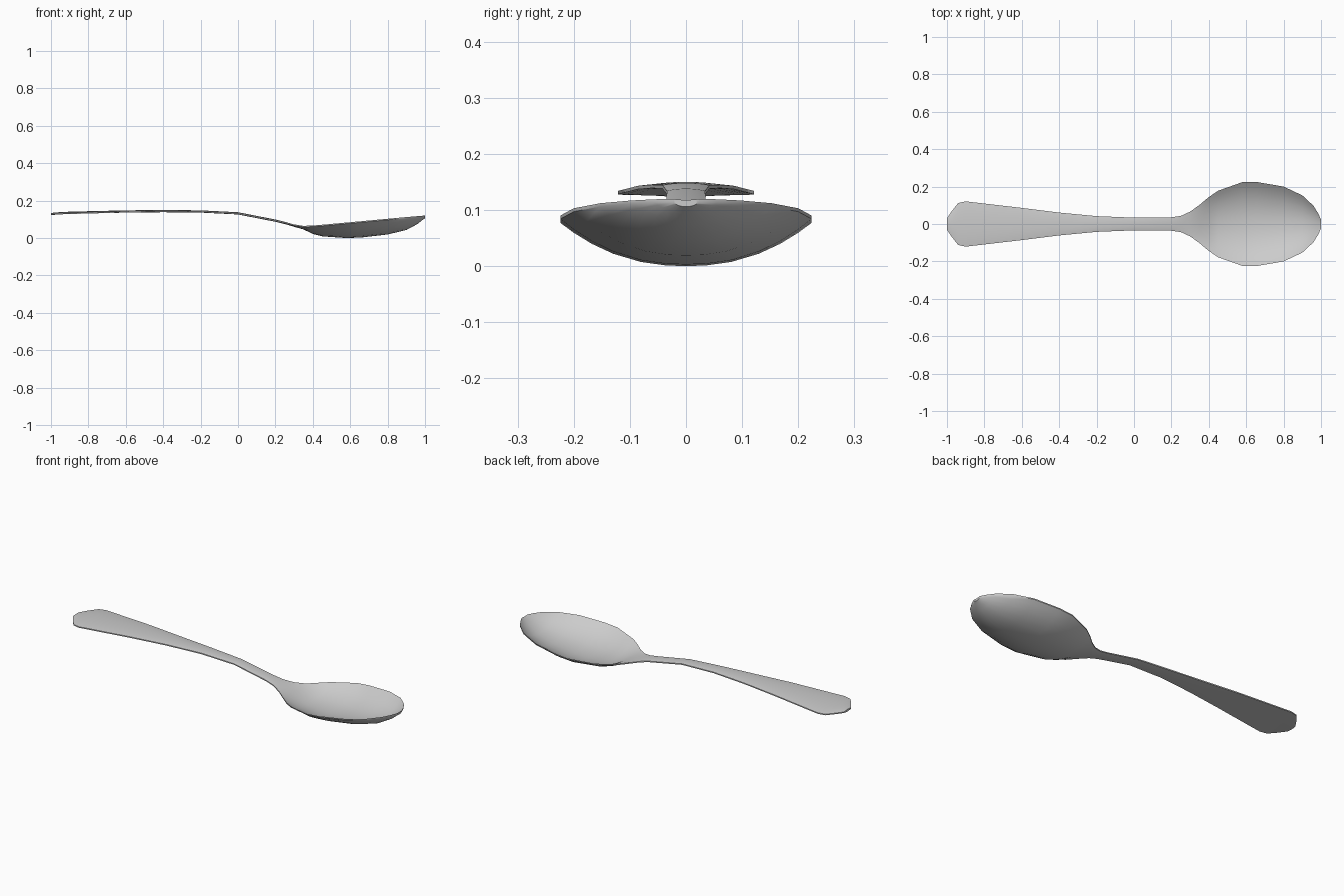
import bpy, bmesh, math

# Spoon stations: x, half width, top edge height, top centre height
stations = [
    (-1.00, 0.030, 0.131, 0.134), (-0.975, 0.068, 0.132, 0.137),
    (-0.94, 0.112, 0.133, 0.139), (-0.90, 0.121, 0.134, 0.141),
    (-0.60, 0.086, 0.143, 0.148), (-0.40, 0.061, 0.145, 0.150),
    (-0.20, 0.042, 0.144, 0.148), (0.00, 0.034, 0.134, 0.138),
    (0.20, 0.036, 0.096, 0.099), (0.25, 0.043, 0.085, 0.087),
    (0.30, 0.066, 0.073, 0.072), (0.35, 0.102, 0.065, 0.058),
    (0.40, 0.144, 0.067, 0.034), (0.45, 0.178, 0.071, 0.021),
    (0.58, 0.224, 0.083, 0.012), (0.66, 0.224, 0.090, 0.015),
    (0.80, 0.200, 0.103, 0.031), (0.90, 0.153, 0.112, 0.055),
    (0.96, 0.097, 0.117, 0.087), (0.985, 0.056, 0.119, 0.107),
    (1.00, 0.024, 0.120, 0.118),
]
half = [0.16, 0.36, 0.58, 0.75, 0.89, 1.0]
across = [-u for u in reversed(half)] + [0.0] + half


def ring(x, w, edge, mid):
    """Closed section: curved top, then the underside in reverse."""
    top, under = [], []
    for u in across:
        k = 1 - abs(u) ** 2.3
        z = edge + (mid - edge) * k
        top.append((x, u * w, z))
        under.append((x, u * w, z - 0.006 - 0.006 * k))
    return top + under[::-1]


# Loft handle, neck and bowl as one piece
bm = bmesh.new()
rings = [[bm.verts.new(p) for p in ring(*s)] for s in stations]
n = len(rings[0])
for a, b in zip(rings, rings[1:]):
    for i in range(n):
        j = (i + 1) % n
        bm.faces.new((a[i], a[j], b[j], b[i]))

# Cap both ends
m = n // 2
for r in (rings[0], rings[-1]):
    for i in range(m - 1):
        bm.faces.new((r[i], r[i + 1], r[n - 2 - i], r[n - 1 - i]))
bmesh.ops.recalc_face_normals(bm, faces=bm.faces)

mesh = bpy.data.meshes.new("spoon")
bm.to_mesh(mesh)
bm.free()
spoon = bpy.data.objects.new("spoon", mesh)
bpy.context.collection.objects.link(spoon)

# Smooth shading with a crisp rim
bpy.context.view_layer.objects.active = spoon
spoon.select_set(True)
bpy.ops.object.shade_smooth_by_angle(angle=math.radians(40))
